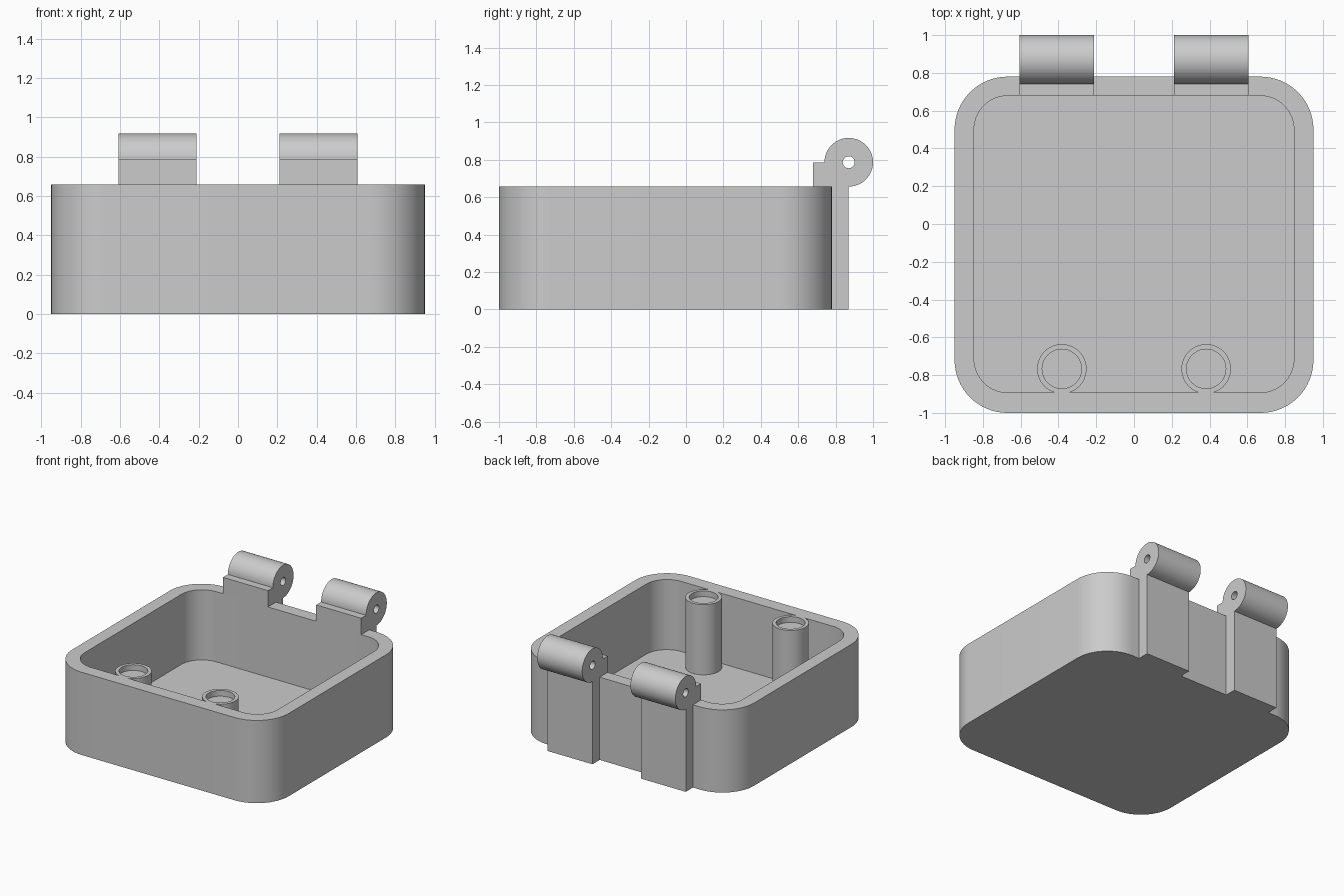
import bpy, bmesh, math

if "Cube" in bpy.data.objects:
    bpy.data.objects.remove(bpy.data.objects["Cube"])

grey = bpy.data.materials.new("plain grey")
grey.diffuse_color = (0.6, 0.6, 0.6, 1)
grey.use_nodes = True
grey.node_tree.nodes["Principled BSDF"].inputs["Base Color"].default_value = grey.diffuse_color


def prism(name, points, start, end, axis):
    """Extrude a closed outline along z (points are x, y) or x (points are y, z)."""
    bm = bmesh.new()
    place = (lambda p, h: (p[0], p[1], h)) if axis == "z" else (lambda p, h: (h, p[0], p[1]))
    face = bm.faces.new([bm.verts.new(place(p, start)) for p in points])
    new = bmesh.ops.extrude_face_region(bm, geom=[face])["geom"]
    d = end - start
    bmesh.ops.translate(bm, verts=[v for v in new if isinstance(v, bmesh.types.BMVert)],
                        vec=(0, 0, d) if axis == "z" else (d, 0, 0))
    bmesh.ops.recalc_face_normals(bm, faces=bm.faces)
    mesh = bpy.data.meshes.new(name)
    bm.to_mesh(mesh)
    bm.free()
    mesh.materials.append(grey)
    ob = bpy.data.objects.new(name, mesh)
    bpy.context.collection.objects.link(ob)
    return ob


def arc(cx, cy, r, a0, a1, n):
    steps = [math.radians(a0 + (a1 - a0) * i / n) for i in range(n + 1)]
    return [(cx + r * math.cos(a), cy + r * math.sin(a)) for a in steps]


def circle(cx, cy, r, n=48):
    return arc(cx, cy, r, 0, 360, n)[:-1]


def rounded(x, y0, y1, r):
    pts = []
    for cx, cy, a in ((x - r, y1 - r, 0), (r - x, y1 - r, 90),
                      (r - x, y0 + r, 180), (x - r, y0 + r, 270)):
        pts += arc(cx, cy, r, a, a + 90, 16)
    return pts


def combine(target, tool, operation):
    tool.hide_render = True
    m = target.modifiers.new("combine", "BOOLEAN")
    m.object, m.operation, m.solver = tool, operation, "EXACT"
    bpy.context.view_layer.objects.active = target
    bpy.ops.object.modifier_apply(modifier=m.name)
    bpy.data.objects.remove(tool)


# Open box with rounded corners
H = 0.657
box = prism("box_base", rounded(0.95, -1, 0.78, 0.28), 0, H, "z")
combine(box, prism("cavity", rounded(0.847, -0.893, 0.679, 0.18), 0.1, 1, "z"), "DIFFERENCE")

# Two posts against the front wall, each with a shallow socket
for x in (-0.382, 0.382):
    combine(box, prism("post", circle(x, -0.767, 0.131), 0.08, H, "z"), "UNION")
    combine(box, prism("socket", circle(x, -0.767, 0.104), H - 0.045, 1, "z"), "DIFFERENCE")

# Two hinge knuckles with their mounting blocks on the back wall
CY, CZ, R = 0.87, 0.787, 0.13
outline = [(0.679, H), (0.679, CZ)] + arc(CY, CZ, R, 180, -90, 48) + [(CY, 0), (0.78, 0), (0.78, H)]
for side, x in (("left", -0.607), ("right", 0.212)):
    hinge = prism("hinge_" + side, outline, x, x + 0.395, "x")
    combine(hinge, prism("pin_hole", circle(CY, CZ, 0.032, 24), x - 0.1, x + 0.5, "x"), "DIFFERENCE")

# Smooth the curved faces, keep the edges sharp
for ob in bpy.context.scene.objects:
    bpy.ops.object.select_all(action="DESELECT")
    ob.select_set(True)
    bpy.context.view_layer.objects.active = ob
    bpy.ops.object.shade_smooth_by_angle(angle=math.radians(30))
